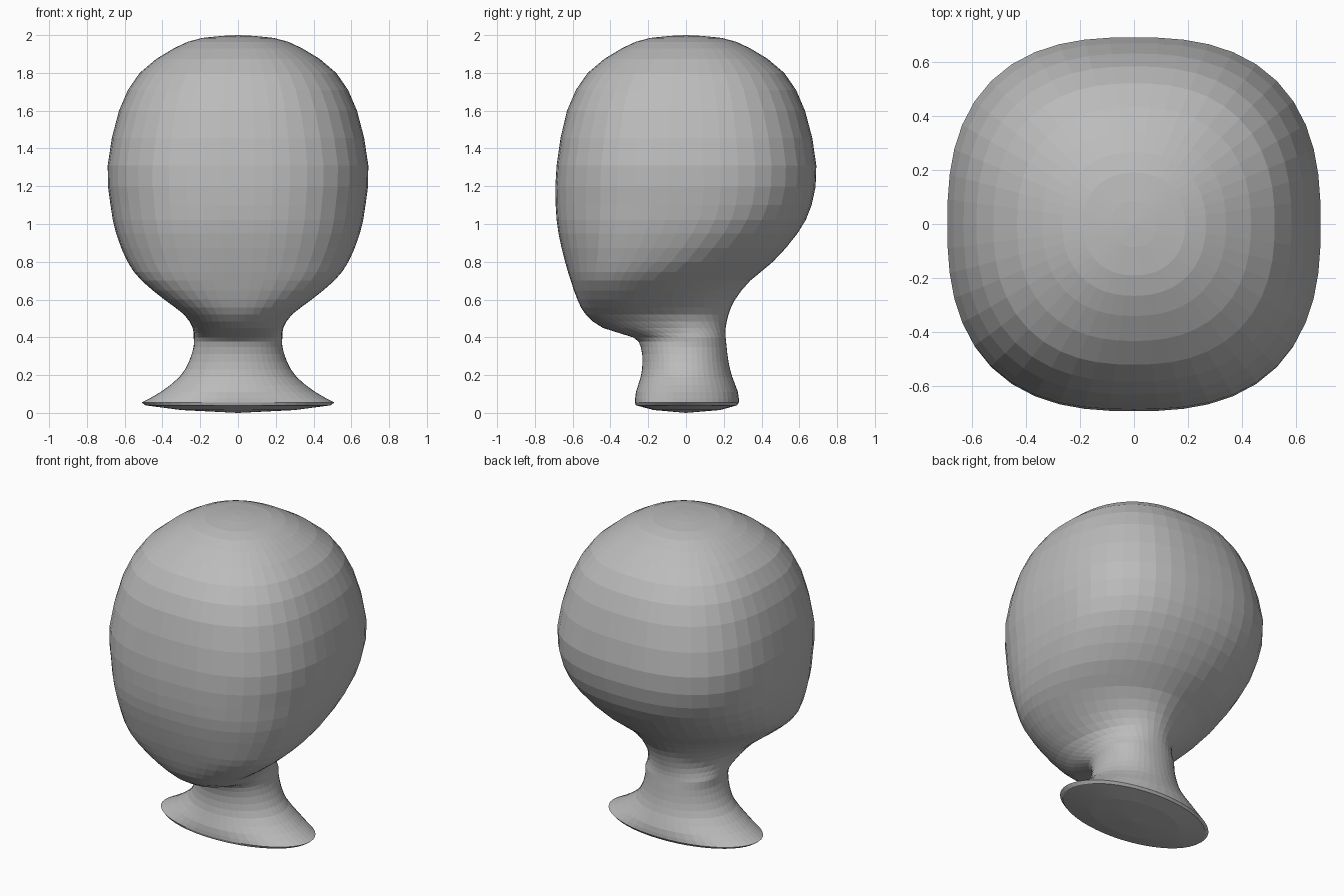
import bpy
import bmesh
import math

cube = bpy.data.objects.get("Cube")
if cube:
    bpy.data.objects.remove(cube, do_unlink=True)

SEGMENTS = 48

# Cross-sections: height, front y, back y, half width, y of widest point, front and back squareness
HEAD = [
    (2.00, 0, 0, 0, 0, 2.2, 2.2),
    (1.985, -.19, .19, .19, 0, 2.2, 2.2),
    (1.93, -.34, .34, .34, 0, 2.3, 2.3),
    (1.80, -.52, .52, .52, 0, 2.4, 2.4),
    (1.60, -.63, .63, .63, 0, 2.5, 2.5),
    (1.31, -.685, .69, .69, 0, 2.6, 2.6),
    (1.10, -.69, .665, .675, 0, 2.6, 2.5),
    (.95, -.675, .59, .645, -.05, 2.6, 2.3),
    (.80, -.64, .46, .585, -.16, 2.5, 2.1),
    (.70, -.61, .34, .51, -.25, 2.5, 1.9),
    (.60, -.575, .26, .39, -.28, 2.4, 1.9),
    (.52, -.53, .225, .285, -.22, 2.3, 2.1),
    (.45, -.44, .21, .24, -.08, 2.2, 2.2),
    (.40, -.28, .21, .235, 0, 2.2, 2.2),
    (.35, -.24, .215, .235, 0, 2.2, 2.2),
    (.27, -.23, .225, .26, 0, 2.1, 2.1),
    (.19, -.24, .245, .31, 0, 2, 2),
    (.11, -.265, .275, .41, 0, 2, 2),
    (.055, -.27, .28, .51, 0, 2, 2),
]
UNDERSIDE = [
    (.04, -.265, .27, .49, 0, 2, 2),
    (.015, -.17, .18, .30, 0, 2, 2),
    (0, 0, 0, 0, 0, 2, 2),
]


def smooth_rows(rows, steps):
    """Run a smooth curve through the cross-sections."""
    result = []
    for i in range(len(rows) - 1):
        p, q = rows[i], rows[i + 1]
        before, after = rows[max(i - 1, 0)], rows[min(i + 2, len(rows) - 1)]
        for k in range(steps):
            t = k / steps
            result.append([
                b + t * ((c - a) + t * (2 * a - 5 * b + 4 * c - d + t * (3 * (b - c) + d - a))) / 2
                for a, b, c, d in zip(before, p, q, after)])
    return result + [rows[-1]]


def ring_points(row):
    z, front, back, half, mid, n_front, n_back = row
    for k in range(SEGMENTS):
        angle = math.tau * k / SEGMENTS
        c, s = math.cos(angle), math.sin(angle)
        n = n_back if s > 0 else n_front
        r = (abs(c) ** n + abs(s) ** n) ** (-1 / n)
        depth = back - mid if s > 0 else mid - front
        yield half * r * c, mid + depth * r * s, z


# One closed skin from the crown to the underside of the stand
bm = bmesh.new()
rows = smooth_rows(HEAD, 2) + UNDERSIDE
crown = bm.verts.new((0, 0, rows[0][0]))
bottom = bm.verts.new((0, 0, rows[-1][0]))
rings = [[bm.verts.new(p) for p in ring_points(row)] for row in rows[1:-1]]
for k in range(SEGMENTS):
    j = (k + 1) % SEGMENTS
    bm.faces.new((crown, rings[0][k], rings[0][j]))
    bm.faces.new((bottom, rings[-1][j], rings[-1][k]))
    for upper, lower in zip(rings, rings[1:]):
        bm.faces.new((upper[k], lower[k], lower[j], upper[j]))
bmesh.ops.recalc_face_normals(bm, faces=bm.faces)

mesh = bpy.data.meshes.new("head_with_neck_stand")
bm.to_mesh(mesh)
bm.free()
head = bpy.data.objects.new("head_with_neck_stand", mesh)
bpy.context.collection.objects.link(head)

# Plain grey
grey = bpy.data.materials.new("plain_grey")
grey.use_nodes = True
colour = (.5, .5, .5, 1)
grey.diffuse_color = colour
grey.node_tree.nodes["Principled BSDF"].inputs["Base Color"].default_value = colour
mesh.materials.append(grey)
